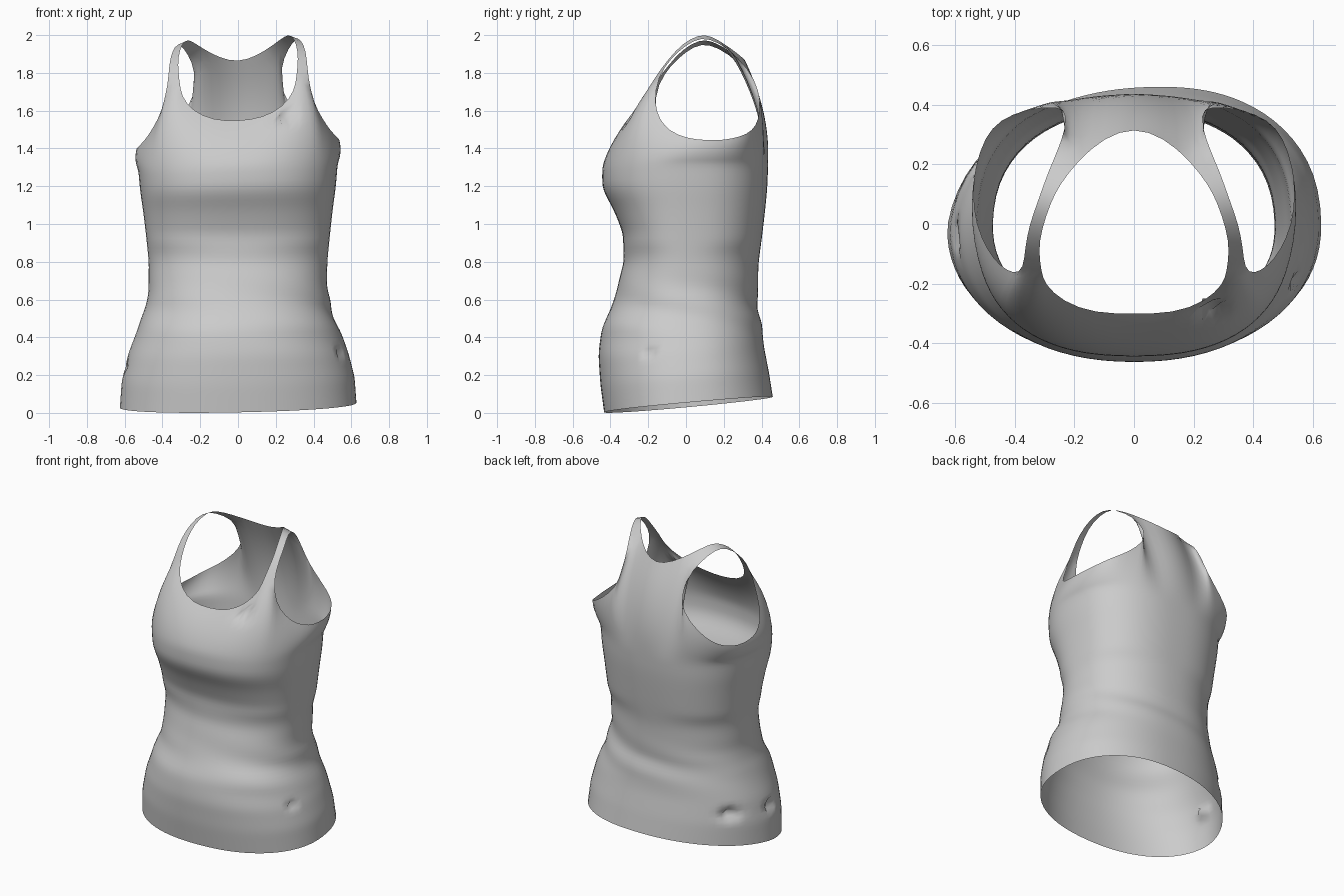
import bpy, bmesh, math
from mathutils import Vector

cube = bpy.data.objects.get("Cube")
if cube:
    bpy.data.objects.remove(cube, do_unlink=True)

# Torso profile: height, half width, front depth, back depth
PROFILE = [(0, .63, .435, .46), (.15, .62, .455, .44), (.3, .585, .465, .415),
           (.45, .53, .45, .40), (.55, .495, .395, .38), (.65, .475, .37, .38),
           (.8, .475, .33, .385), (.95, .49, .335, .405), (1.08, .505, .385, .42),
           (1.18, .52, .445, .43), (1.3, .53, .445, .435)]

# Upper rim, front centre to back centre: neckline, strap, armhole, strap, back neck
RIM = [(0, -.30, 1.545), (.13, -.30, 1.555), (.24, -.26, 1.61), (.30, -.20, 1.69),
       (.31, -.16, 1.77), (.37, -.15, 1.76), (.40, -.17, 1.62), (.45, -.14, 1.53),
       (.49, -.09, 1.47), (.53, 0, 1.43), (.54, .1, 1.42), (.53, .2, 1.42),
       (.50, .29, 1.44), (.45, .35, 1.47), (.36, .385, 1.53), (.25, .395, 1.64),
       (.22, .37, 1.75), (.24, .28, 1.87), (.19, .21, 1.94), (.1, .29, 1.885),
       (0, .325, 1.855)]

# Shoulder strap between its two ends: neck edge, arm edge
STRAP = [((.32, -.09, 1.86), (.365, -.08, 1.86)), ((.31, -.02, 1.94), (.35, 0, 1.93)),
         ((.28, .07, 1.99), (.32, .08, 1.975)), ((.25, .13, 1.985), (.29, .17, 1.95))]

HALF = len(RIM) - 1
COLUMNS = 2 * HALF
BODY_ROWS = 26
YOKE_ROWS = 6
TOP = PROFILE[-1][0]


def profile_at(z):
    for a, b in zip(PROFILE, PROFILE[1:]):
        if z <= b[0] + 1e-6:
            t = (z - a[0]) / (b[0] - a[0])
            return [p + (q - p) * t for p, q in zip(a, b)][1:]
    return PROFILE[-1][1:]


def power(v, e):
    return math.copysign(abs(v) ** e, v)


def column_angle(column):
    """Angle from the front, with columns gathered towards the narrow back."""
    u = min(column, COLUMNS - column) / HALF
    a = math.pi * u
    if u > .5:
        a -= .21 * math.sin(2 * a)
    return a if column <= HALF else 2 * math.pi - a


def body_point(column, z):
    """Point on the rounded torso, with soft diagonal folds at the waist."""
    a = column_angle(column)
    width, front, back = profile_at(z)
    e = .9 if z < .9 else .82
    c = -math.cos(a)
    strength = .014 + .008 * math.sin(a)
    fold = 1 + strength * math.sin(30 * z + 3 * a + 4) * math.exp(-((z - .54) / .14) ** 2)
    x = width * power(math.sin(a), e) * fold
    y = (front if c < 0 else back) * power(c, e) * fold
    # slanted hem, swung slightly to one side at the back
    low = max(0, 1 - z / .6)
    x += .2 * max(y, 0) * low * (1 - max(x, 0) / .7)
    return Vector((x, y, z + low * (.042 + .09 * y + .02 * x)))


def rim_point(column):
    if column <= HALF:
        return Vector(RIM[column])
    x, y, z = RIM[COLUMNS - column]
    return Vector((-x, y, z))


def lean(p):
    """One shoulder sits a little higher than the other."""
    t = min(1, max(0, (p.z - .9) / .6))
    return Vector((p.x, p.y, p.z + .05 * p.x * t))


bm = bmesh.new()
rows = []

# Torso from hem to chest
for r in range(BODY_ROWS + 1):
    z = TOP * r / BODY_ROWS
    rows.append([bm.verts.new(lean(body_point(j, z))) for j in range(COLUMNS)])

# Yoke from chest to neckline and armholes
for r in range(1, YOKE_ROWS + 1):
    t = r / YOKE_ROWS
    row = []
    for j in range(COLUMNS):
        start, end = body_point(j, TOP), rim_point(j)
        outward = Vector((start.x, start.y, 0)).normalized()
        bulge = .07 * (end - start).length * 4 * t * (1 - t)
        row.append(bm.verts.new(lean(start.lerp(end, t) + outward * bulge)))
    rows.append(row)

for low, high in zip(rows, rows[1:]):
    for j in range(COLUMNS):
        k = (j + 1) % COLUMNS
        bm.faces.new((low[j], low[k], high[k], high[j]))

# Both shoulder straps, joined to the yoke
for side in (1, -1):
    def rim_vert(j):
        return rows[-1][j if side > 0 else COLUMNS - j]

    pairs = [(rim_vert(4), rim_vert(5))]
    for pair in STRAP:
        pairs.append(tuple(bm.verts.new(lean(Vector((side * x, y, z)))) for x, y, z in pair))
    pairs.append((rim_vert(18), rim_vert(17)))
    for (a, b), (c, d) in zip(pairs, pairs[1:]):
        bm.faces.new((a, b, d, c) if side > 0 else (b, a, c, d))

mesh = bpy.data.meshes.new("tank_top")
bm.to_mesh(mesh)
bm.free()
top = bpy.data.objects.new("tank_top", mesh)
bpy.context.collection.objects.link(top)

# Smooth the cloth and keep the result
top.modifiers.new("smooth_cloth", "SUBSURF").levels = 1
bpy.context.view_layer.update()
smooth = top.evaluated_get(bpy.context.evaluated_depsgraph_get())
top.data = bpy.data.meshes.new_from_object(smooth)
top.modifiers.clear()

# Small puckers pulled into the cloth: place, radius
for spot, radius in (((.28, -.26, 1.57), .06), ((-.5, .25, .27), .06),
                     ((-.61, -.03, .25), .05), ((.55, -.2, .32), .035)):
    centre = min((v.co for v in top.data.vertices),
                 key=lambda co: (co - Vector(spot)).length).copy()
    for v in top.data.vertices:
        near = 1 - (v.co - centre).length / radius
        if near > 0:
            v.co -= Vector((v.co.x, v.co.y, 0)).normalized() * radius * near

grey = bpy.data.materials.new("grey_cloth")
grey.use_nodes = True
colour = (.6, .6, .6, 1)
grey.diffuse_color = colour
grey.node_tree.nodes["Principled BSDF"].inputs["Base Color"].default_value = colour
top.data.materials.clear()
top.data.materials.append(grey)
for face in top.data.polygons:
    face.use_smooth = True
